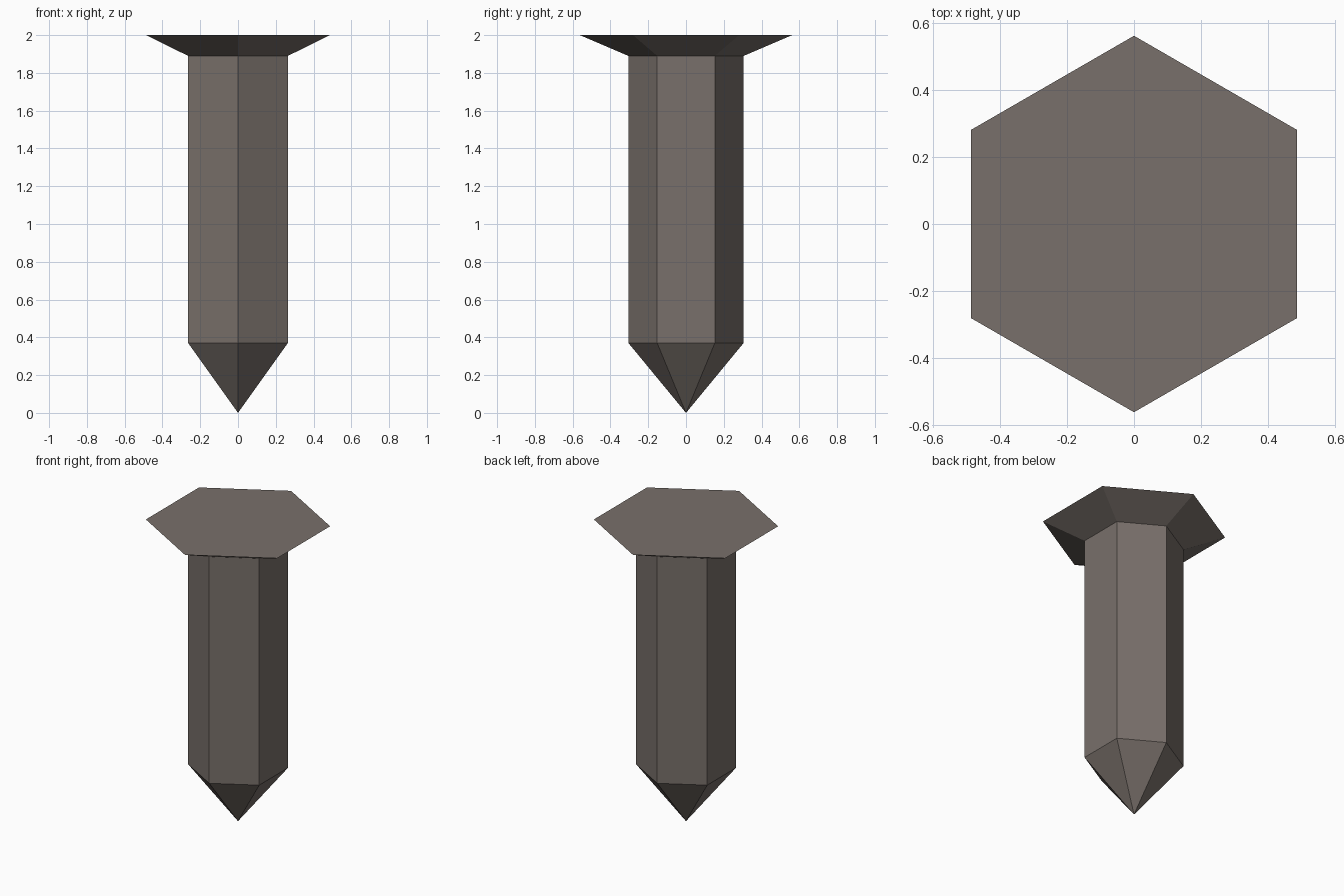
import bpy, bmesh, math

if "Cube" in bpy.data.objects:
    bpy.data.objects.remove(bpy.data.objects["Cube"])

SIDES = 6

iron = bpy.data.materials.new("dull grey brown metal")
iron.diffuse_color = (0.19, 0.162, 0.145, 1.0)
iron.use_nodes = True
iron.node_tree.nodes["Principled BSDF"].inputs["Base Color"].default_value = iron.diffuse_color

# Profile (radius, height) from tip base to flared head rim
TIP_Z = 0.0
profile = [(0.305, 0.37), (0.305, 1.89), (0.562, 2.0)]

bm = bmesh.new()


def ring(radius, z):
    """Hexagon ring with corners on the y axis."""
    return [bm.verts.new((radius * math.sin(math.tau * i / SIDES),
                          -radius * math.cos(math.tau * i / SIDES), z))
            for i in range(SIDES)]


rings = [ring(r, z) for r, z in profile]
tip = bm.verts.new((0, 0, TIP_Z))

for i in range(SIDES):
    j = (i + 1) % SIDES
    # Pointed tip
    bm.faces.new((tip, rings[0][j], rings[0][i]))
    # Shaft and underside of head
    for low, high in zip(rings, rings[1:]):
        bm.faces.new((low[i], low[j], high[j], high[i]))

# Flat top of head
bm.faces.new(rings[-1])
bmesh.ops.recalc_face_normals(bm, faces=bm.faces)

mesh = bpy.data.meshes.new("hex_spike")
bm.to_mesh(mesh)
bm.free()
mesh.materials.append(iron)
spike = bpy.data.objects.new("hex_spike", mesh)
bpy.context.collection.objects.link(spike)
